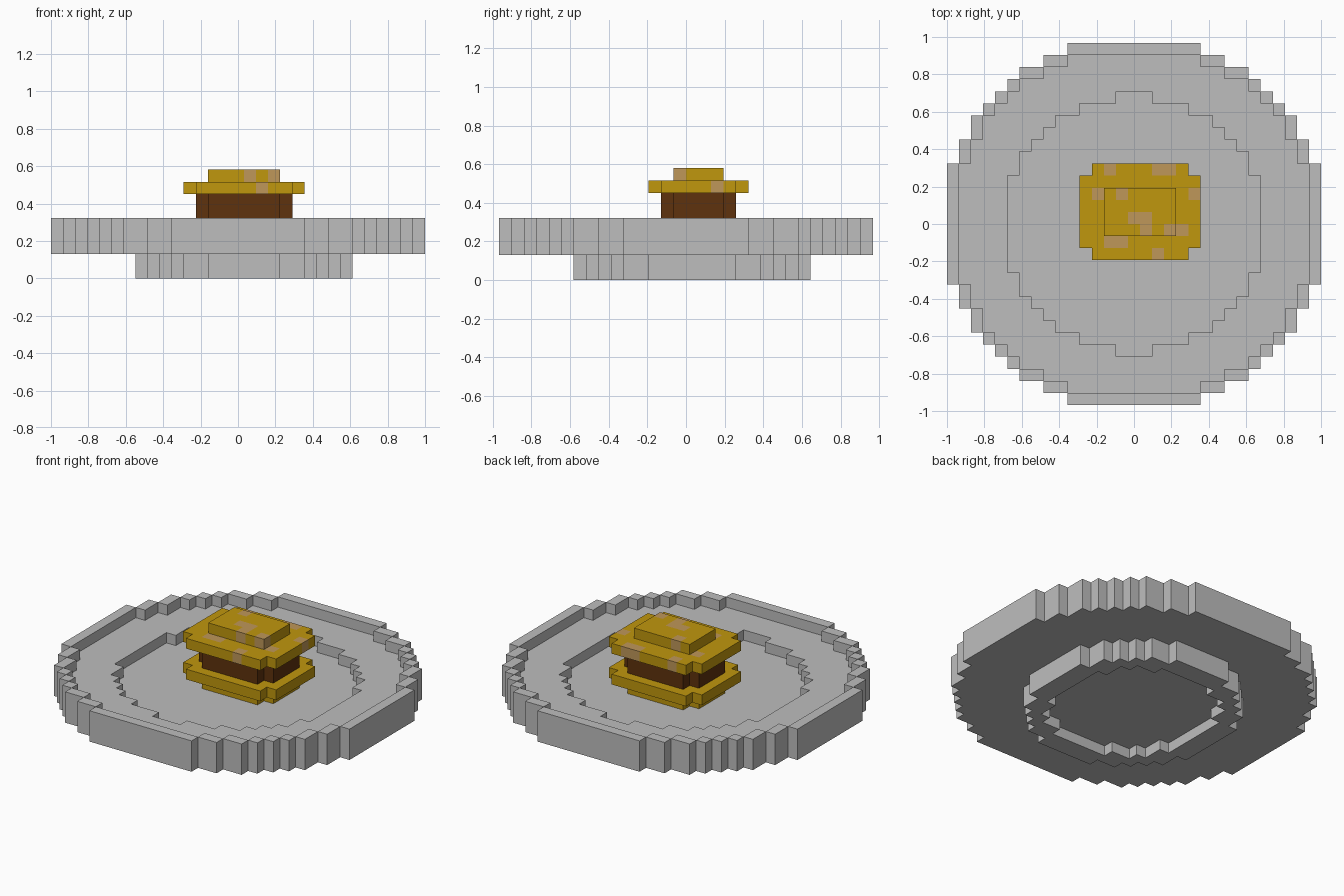
import bpy
import bmesh
import math

cube = bpy.data.objects.get("Cube")
if cube:
    bpy.data.objects.remove(cube, do_unlink=True)

UNIT = 2 / 31  # edge length of one block


def make_material(name, rgb):
    mat = bpy.data.materials.new(name)
    mat.use_nodes = True
    color = (*rgb, 1.0)
    mat.diffuse_color = color
    mat.node_tree.nodes["Principled BSDF"].inputs["Base Color"].default_value = color
    return mat


grey = make_material("plate grey", (0.515, 0.515, 0.515))
gold = make_material("bun gold", (0.53, 0.31, 0.004))
tan = make_material("seed tan", (0.52, 0.31, 0.10))
brown = make_material("patty brown", (0.112, 0.032, 0.004))


def stepped(rects, cx=0.0, cy=0.0):
    """Cells covered by a union of centred rectangles (half width, half depth)."""
    cells = set()
    for hx, hy in rects:
        for i in range(-20, 21):
            for j in range(-20, 20):
                if abs(i - cx) < hx and abs(j + 0.5 - cy) < hy:
                    cells.add((i, j))
    return cells


def eroded(cells):
    steps = ((1, 0), (-1, 0), (0, 1), (0, -1))
    return {(i, j) for i, j in cells
            if all((i + a, j + b) in cells for a, b in steps)}


def build(name, layers, materials, accents=()):
    """Blocks stacked by level, with only the outer faces kept."""
    blocks = {(i, j, k) for k, cells in layers.items() for i, j in cells}
    bm = bmesh.new()
    verts = {}

    def vert(p):
        if p not in verts:
            x, y, z = p
            verts[p] = bm.verts.new(((x - 0.5) * UNIT, y * UNIT, z * UNIT))
        return verts[p]

    for block in blocks:
        for axis in range(3):
            u, v = (axis + 1) % 3, (axis + 2) % 3
            for side in (0, 1):
                near = list(block)
                near[axis] += 2 * side - 1
                if tuple(near) in blocks:
                    continue
                ring = []
                for du, dv in ((0, 0), (1, 0), (1, 1), (0, 1)):
                    p = list(block)
                    p[axis] += side
                    p[u] += du
                    p[v] += dv
                    ring.append(vert(tuple(p)))
                face = bm.faces.new(ring if side else ring[::-1])
                face.material_index = int(block in accents)
    # merge flat block faces into larger panels
    bmesh.ops.dissolve_limit(bm, angle_limit=math.radians(1), verts=bm.verts[:],
                             edges=bm.edges[:], delimit={'MATERIAL'})
    mesh = bpy.data.meshes.new(name)
    bm.to_mesh(mesh)
    bm.free()
    for mat in materials:
        mesh.materials.append(mat)
    obj = bpy.data.objects.new(name, mesh)
    bpy.context.collection.objects.link(obj)
    return obj


# Plate: base, raised shelf and thin rim, over a hollowed foot
outline = stepped([(5.5, 15), (7.5, 14), (9.5, 13), (10.5, 12), (11.5, 11),
                   (12.5, 10), (13.5, 9), (14.5, 7), (15.5, 5)])
well = stepped([(1.5, 11), (4.5, 10), (6.5, 9), (7.5, 8), (8.5, 7),
                (9.5, 6), (10.5, 4)])
foot = stepped([(3, 9.5), (5, 8.5), (6, 7.5), (7, 6.5), (8, 5.5), (9, 3.5)], 0.5, 0.5)
build("plate", {
    0: foot - eroded(eroded(foot)),
    1: foot,
    2: outline,
    3: outline - well,
    4: outline - eroded(outline),
}, [grey])

# Burger, sitting slightly off centre
MID = (0.5, 1)
small_round = stepped([(4, 2), (3, 3)], *MID)
build("bottom_bun", {3: small_round, 4: stepped([(5, 3), (4, 4)], *MID)}, [gold])
build("patty", {5: small_round, 6: small_round}, [brown])

seeds = {(-2, 4, 7), (2, 4, 7), (3, 4, 7), (-3, 2, 7), (5, 2, 7), (4, -1, 7),
         (-2, -2, 7), (-1, -2, 7), (2, -3, 7),
         (-1, 2, 8), (0, 0, 8), (1, 0, 8), (1, -1, 8), (3, -1, 8)}
build("top_bun", {
    7: stepped([(5, 3), (4, 4)], *MID),
    8: stepped([(3, 2)], *MID),
}, [gold, tan], seeds)
